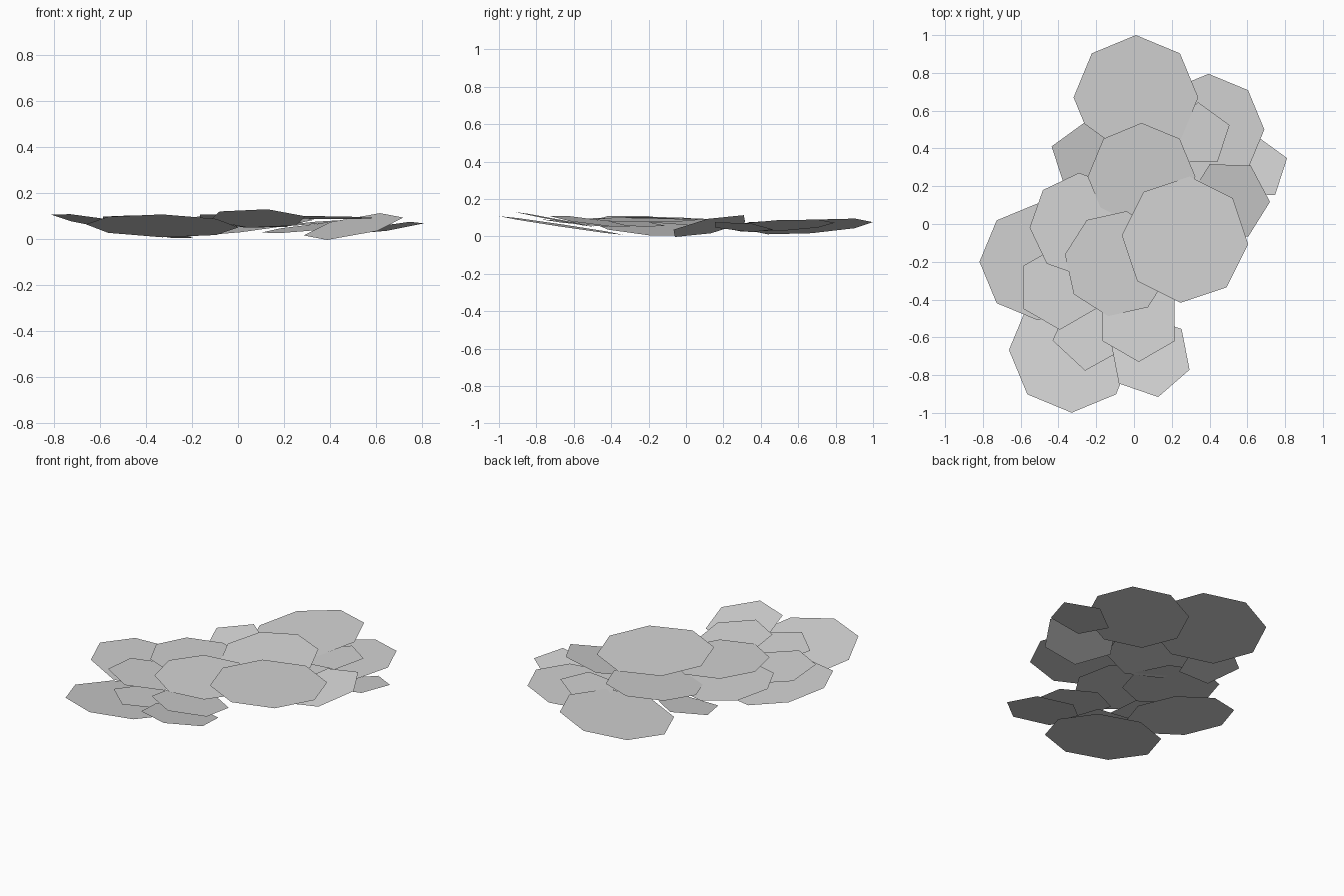
import bpy
import bmesh
from math import cos, sin, radians, tau

# Remove the default cube only
default_cube = bpy.data.objects.get("Cube")
if default_cube:
    bpy.data.objects.remove(default_cube, do_unlink=True)

# Single pale grey material shared by every plate
grey = bpy.data.materials.new("pale_grey")
grey.use_nodes = True
colour = (.65, .65, .65, 1)
grey.diffuse_color = colour
grey.node_tree.nodes["Principled BSDF"].inputs["Base Color"].default_value = colour


def plate(name, sides, radius, centre, slope=(0, 0), turn=0):
    """Thin regular polygon facing up, tilted by its slope along x and y."""
    bm = bmesh.new()
    cx, cy, cz = centre
    corners = []
    for i in range(sides):
        angle = radians(turn) + tau * i / sides
        dx, dy = radius * cos(angle), radius * sin(angle)
        height = cz + slope[0] * dx + slope[1] * dy
        corners.append(bm.verts.new((cx + dx, cy + dy, height)))
    bm.faces.new(corners)
    mesh = bpy.data.meshes.new(name)
    bm.to_mesh(mesh)
    bm.free()
    mesh.materials.append(grey)
    plate_object = bpy.data.objects.new(name, mesh)
    bpy.context.scene.collection.objects.link(plate_object)
    return plate_object


# Large eight-sided plates around the outside
plate("back_large_plate", 8, .33, (.01, .67, .053), slope=(.11, .07))
plate("back_left_large_plate", 8, .295, (.395, .5, .058), slope=(.1, .05))
plate("right_large_plate", 8, .31, (-.508, -.2, .057), slope=(-.165, -.07))
plate("front_right_large_plate", 8, .332, (-.33, -.667, .058), slope=(-.02, -.15))

# Large eight-sided plates on top of the heap
plate("upper_back_plate", 8, .285, (.04, .25, .083), slope=(0, .09))
plate("upper_right_plate", 8, .276, (-.277, -.005, .08), slope=(-.07, -.05), turn=3)
plate("upper_middle_plate", 8, .282, (-.088, -.21, .09), slope=(-.05, 0), turn=35)
plate("upper_left_plate", 8, .335, (.27, -.083, .095), slope=(-.01, -.02), turn=41)

# Medium six-sided plates
plate("left_medium_plate", 6, .217, (.503, .125, .055), slope=(.186, .2), turn=-2)
plate("front_medium_plate", 6, .22, (.086, -.7, .09), slope=(-.02, -.19), turn=41)
plate("front_inner_medium_plate", 6, .22, (.025, -.51, .08), slope=(-.07, -.13), turn=30)
plate("right_inner_medium_plate", 6, .225, (-.393, -.335, .075), slope=(-.08, -.08), turn=30)

# Small five-sided plates filling the gaps
plate("left_small_plate", 5, .174, (.645, .295, .05), slope=(.14, -.08), turn=90)
plate("back_left_small_plate", 5, .174, (.34, .47, .071), slope=(.08, .03), turn=90)
plate("back_right_small_plate", 5, .18, (-.265, .355, .06), slope=(0, .17), turn=90)
plate("front_right_small_plate", 5, .2, (-.235, -.578, .07), slope=(-.03, -.1), turn=-97)
